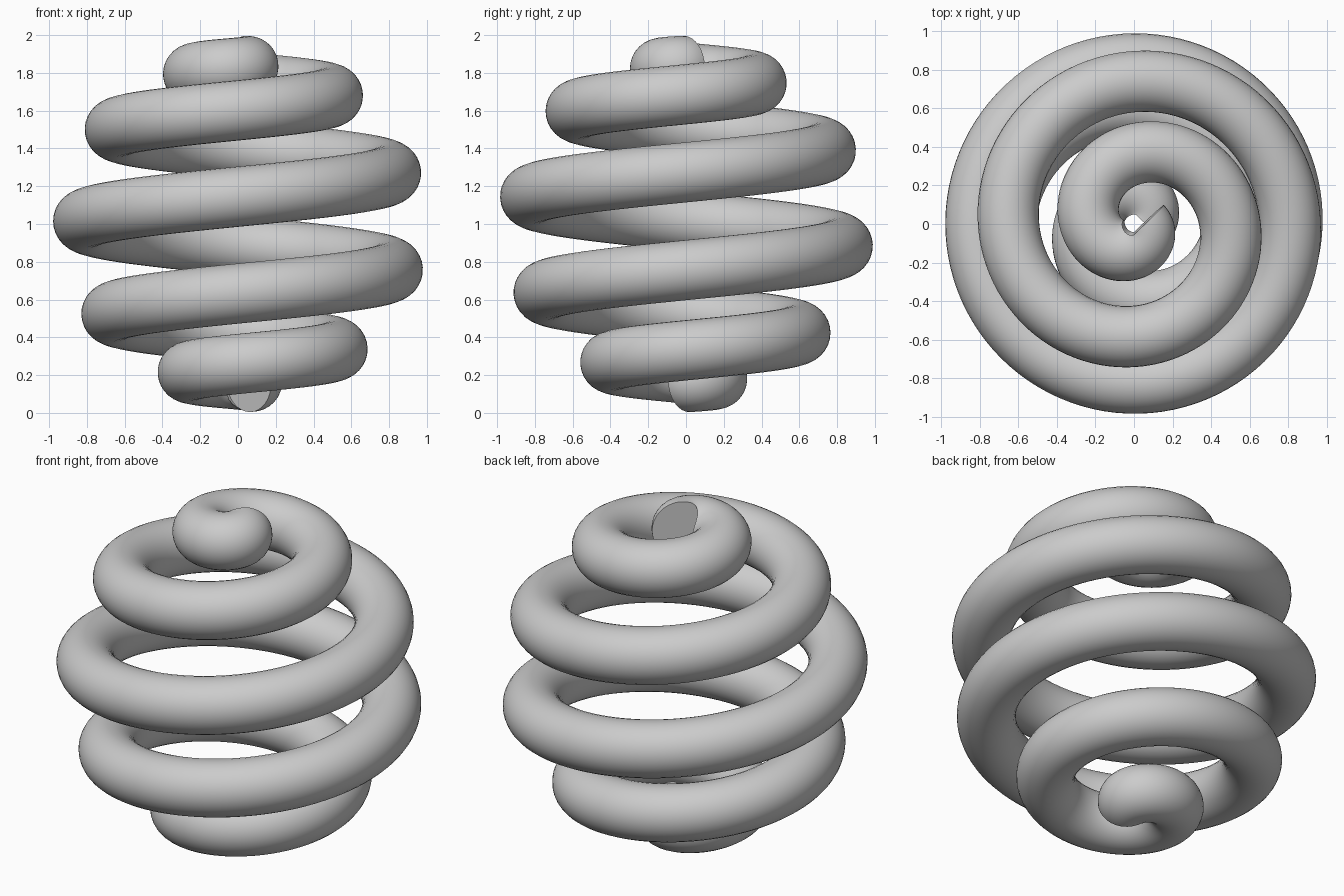
import bpy
from math import sin, cos, pi

if "Cube" in bpy.data.objects:
    bpy.data.objects.remove(bpy.data.objects["Cube"])

R, TUBE, TURNS = 0.838, 0.159, 5
CX, CY, CZ = 0.018, 0.0, 1.0
START, END, N = 0.01, 0.985, 500

# path: spiral winding over a sphere from bottom to top
points = []
for i in range(N + 1):
    t = START + (END - START) * i / N
    phi = pi * t + 0.0185
    theta = 2 * pi * TURNS * t
    r = R * sin(phi)
    points.append((CX + r * cos(theta), CY + r * sin(theta), CZ - R * cos(phi)))

# round tube swept along the path, with flat capped ends
curve = bpy.data.curves.new("spiral_tube", 'CURVE')
curve.dimensions = '3D'
curve.bevel_depth = TUBE
curve.bevel_resolution = 14
curve.use_fill_caps = True
spline = curve.splines.new('POLY')
spline.points.add(N)
for p, co in zip(spline.points, points):
    p.co = (*co, 1)

spiral = bpy.data.objects.new("spiral_tube", curve)
bpy.context.collection.objects.link(spiral)
bpy.context.view_layer.objects.active = spiral
spiral.select_set(True)
bpy.ops.object.convert(target='MESH')
bpy.ops.object.shade_smooth_by_angle()
